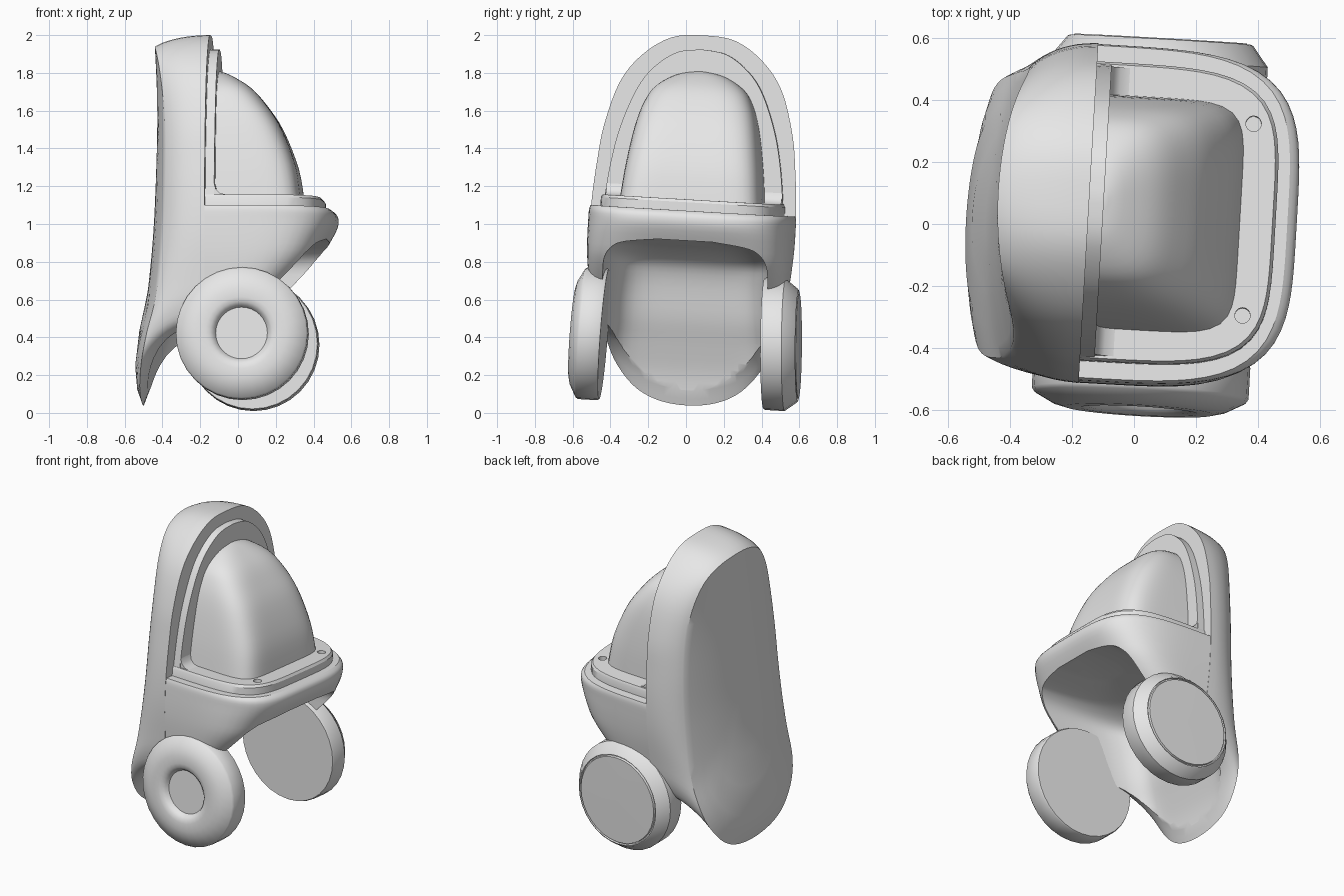
import bpy, bmesh, math
from mathutils import Matrix, Vector

if "Cube" in bpy.data.objects:
    bpy.data.objects.remove(bpy.data.objects["Cube"], do_unlink=True)

grey = bpy.data.materials.new("plain_grey")
grey.use_nodes = True
grey.diffuse_color = (0.8, 0.8, 0.8, 1)
grey.node_tree.nodes["Principled BSDF"].inputs["Base Color"].default_value = (0.8, 0.8, 0.8, 1)

# The whole pod leans and turns a little
POSE = (Matrix.Translation((0, .028, 1)) @ Matrix.Rotation(-0.058, 4, 'Z')
        @ Matrix.Rotation(-0.058, 4, 'X') @ Matrix.Translation((0, 0, -1)))


def catmull(pts, k, closed=False):
    """Smooth a list of tuples with a Catmull-Rom spline."""
    n, out = len(pts), []
    for i in range(n if closed else n - 1):
        ids = [i - 1, i, i + 1, i + 2]
        ids = [j % n if closed else min(max(j, 0), n - 1) for j in ids]
        a, b, c, d = (pts[j] for j in ids)
        for s in range(k):
            t = s / k
            out.append(tuple(0.5 * (2 * q + (r - p) * t + (2 * p - 5 * q + 4 * r - w) * t ** 2
                                    + (3 * q - p - 3 * r + w) * t ** 3)
                             for p, q, r, w in zip(a, b, c, d)))
    return out if closed else out + [tuple(pts[-1])]


def loft(name, rings):
    """Closed solid through rings of equal length."""
    bm = bmesh.new()
    loops = [[bm.verts.new(p) for p in ring] for ring in rings]
    n = len(loops[0])
    for a, b in zip(loops, loops[1:]):
        for i in range(n):
            j = (i + 1) % n
            bm.faces.new((a[i], a[j], b[j], b[i]))
    bm.faces.new(loops[0])
    bm.faces.new(loops[-1][::-1])
    bmesh.ops.recalc_face_normals(bm, faces=bm.faces)
    mesh = bpy.data.meshes.new(name)
    bm.to_mesh(mesh)
    bm.free()
    obj = bpy.data.objects.new(name, mesh)
    bpy.context.collection.objects.link(obj)
    mesh.materials.append(grey)
    obj.matrix_world = POSE
    return obj


def half_round(z, w, x0, x1, p, n=48):
    """Horizontal section: flat at x0, rounded towards x1, half width w."""
    ring = []
    for i in range(n + 1):
        a = math.pi * (i / n - 0.5)
        c, s = max(math.cos(a), 0), math.sin(a)
        r = (c ** p + abs(s) ** p) ** (-1 / p)
        ring.append((x0 + (x1 - x0) * r * c, w * r * s, z))
    return ring


def stack(name, sections, x0, k=4):
    """Loft of (z, half width, reach, squareness) sections."""
    return loft(name, [half_round(z, w, x0, x1, p) for z, w, x1, p in catmull(sections, k)])


def boolean(obj, tool, operation):
    mod = obj.modifiers.new("cut", 'BOOLEAN')
    mod.operation, mod.object, mod.solver = operation, tool, 'EXACT'
    bpy.context.view_layer.update()
    bpy.context.view_layer.objects.active = obj
    bpy.ops.object.modifier_apply(modifier=mod.name)
    bpy.data.objects.remove(tool, do_unlink=True)


def outline(half, k=4):
    """Mirrored smooth outline from (half width, z) points."""
    return catmull(half + [(-y, z) for y, z in half[-2:0:-1]], k, True)


# Hood: curved back panel with a tail, widening to a flat front arch
panel = outline([(0, 1.94), (.15, 1.92), (.27, 1.85), (.36, 1.7), (.41, 1.5), (.44, 1.25), (.45, 1),
                 (.455, .8), (.46, .6), (.445, .4), (.395, .26), (.29, .13), (.16, .06), (0, .038)])
arch = outline([(0, 2), (.17, 1.98), (.32, 1.88), (.43, 1.73), (.5, 1.5), (.527, 1.3), (.543, 1.1),
                (.545, .9), (.53, .7), (.51, .55), (.46, .46), (.3, .43), (.15, .42), (0, .42)])
spine = catmull([(0, -.48), (.1, -.525), (.25, -.54), (.4, -.525), (.6, -.48), (.9, -.45),
                 (1.2, -.435), (1.6, -.427), (2, -.445)], 6)


def back_x(y, z):
    for (z0, a), (z1, b) in zip(spine, spine[1:]):
        if z <= z1:
            break
    return a + (b - a) * (z - z0) / (z1 - z0) + 0.35 * y * y


rings = []
for s in (.03, .2, .4, .6, .8, .92, 1):
    pts = [(y * s, 1 + (z - 1) * s) for y, z in panel]
    rings.append([(back_x(y, z), y, z) for y, z in pts])
for u, t in catmull([(0, 0), (.15, .35), (.4, .7), (.7, .92), (1, 1)], 3)[1:]:
    ring = []
    for (y0, z0), (y1, z1) in zip(panel, arch):
        x = back_x(y0, z0)
        ring.append((x + (-.147 - x) * u, y0 + (y1 - y0) * t, z0 + (z1 - z0) * t))
    rings.append(ring)
body = loft("body_shell", rings)

# Lower pod with the forward nose
pod = stack("pod", [(1.07, .537, .495, 4), (1.045, .543, .522, 4), (.99, .544, .52, 4), (.9, .543, .47, 4.5),
                    (.8, .538, .405, 5), (.68, .525, .295, 5), (.55, .506, .15, 5), (.45, .45, .1, 5)], -.16, 3)
boolean(body, pod, 'UNION')

# Hollow underside, open down to the tail
cavity = stack("cavity", [(-.1, .46, -.52, 8), (.04, .46, -.485, 8), (.2, .46, -.455, 8), (.35, .455, -.405, 8),
                          (.5, .445, -.35, 7), (.7, .44, -.3, 6), (.8, .43, -.24, 6), (.86, .39, -.12, 5),
                          (.89, .32, .03, 5), (.912, .15, .15, 4)], .9)
boolean(body, cavity, 'DIFFERENCE')

# Raised trim around the window: upright arch, ledge and fillet between them
trim = catmull([(0, 1.925), (.13, 1.905), (.25, 1.82), (.335, 1.7), (.41, 1.5), (.452, 1.3), (.48, 1.06)], 4)
trim = [(-y, z) for y, z in trim[:0:-1]] + trim
trim_arch = loft("trim_arch", [[(x, y, z) for y, z in trim] for x in (-.17, -.1)])
ledge = loft("trim_ledge", [half_round(z, w, -.16, x1, 4.5)
                            for z, w, x1 in ((1.04, .483, .457), (1.115, .483, .457), (1.13, .475, .447))])
fillet = [(-.11, 1.19), (-.1, 1.19), (-.092, 1.16), (-.07, 1.138), (-.04, 1.13), (-.04, 1.12), (-.11, 1.12)]
trim_fillet = loft("trim_fillet", [[(x, y, z) for x, z in fillet] for y in (-.466, .466)])

# Two small sockets in the ledge
for side in (-1, 1):
    circle = [(.368 + .025 * math.cos(a), .31 * side + .025 * math.sin(a))
              for a in (math.tau * i / 24 for i in range(24))]
    boolean(ledge, loft("socket", [[(x, y, z) for x, y in circle] for z in (1.1, 1.2)]), 'DIFFERENCE')

# Domed window
dome = stack("window_dome", [(1.12, .378, .343, 7), (1.3, .36, .313, 6), (1.5, .328, .235, 5),
                             (1.63, .29, .15, 4.2), (1.72, .235, .068, 3.5), (1.785, .13, -.035, 2.7),
                             (1.808, .03, -.095, 2)], -.12)


# Wheels: turned profiles of (radius, distance outwards), each with its own lean
def wheel(name, side, lean, profile, n=32):
    rings = []
    for r, h in [(.01, 0), (.345, 0), (.35, .01), (.35, .112)] + profile:
        ring = []
        for i in range(n):
            a = math.tau * i / n
            z = r * math.sin(a)
            ring.append((.053 + r * math.cos(a), side * (.425 + h) + lean * z, .39 + z))
        rings.append(ring)
    return loft(name, rings)


wheel_right = wheel("wheel_with_hub", -1, .018, [(.342, .125), (.28, .158), (.24, .168), (.19, .169),
                                                 (.165, .164), (.147, .15), (.137, .13), (.01, .13)])
wheel_left = wheel("wheel_with_disc", 1, -.05, [(.3, .178), (.292, .182), (.289, .172), (.282, .172),
                                                (.279, .185), (.01, .187)])

# Smooth shading with crisp edges
bpy.ops.object.select_all(action='DESELECT')
parts = [body, trim_arch, ledge, trim_fillet, dome, wheel_right, wheel_left]
for part in parts:
    part.select_set(True)
bpy.context.view_layer.objects.active = body
bpy.ops.object.shade_smooth_by_angle(angle=math.radians(32))
